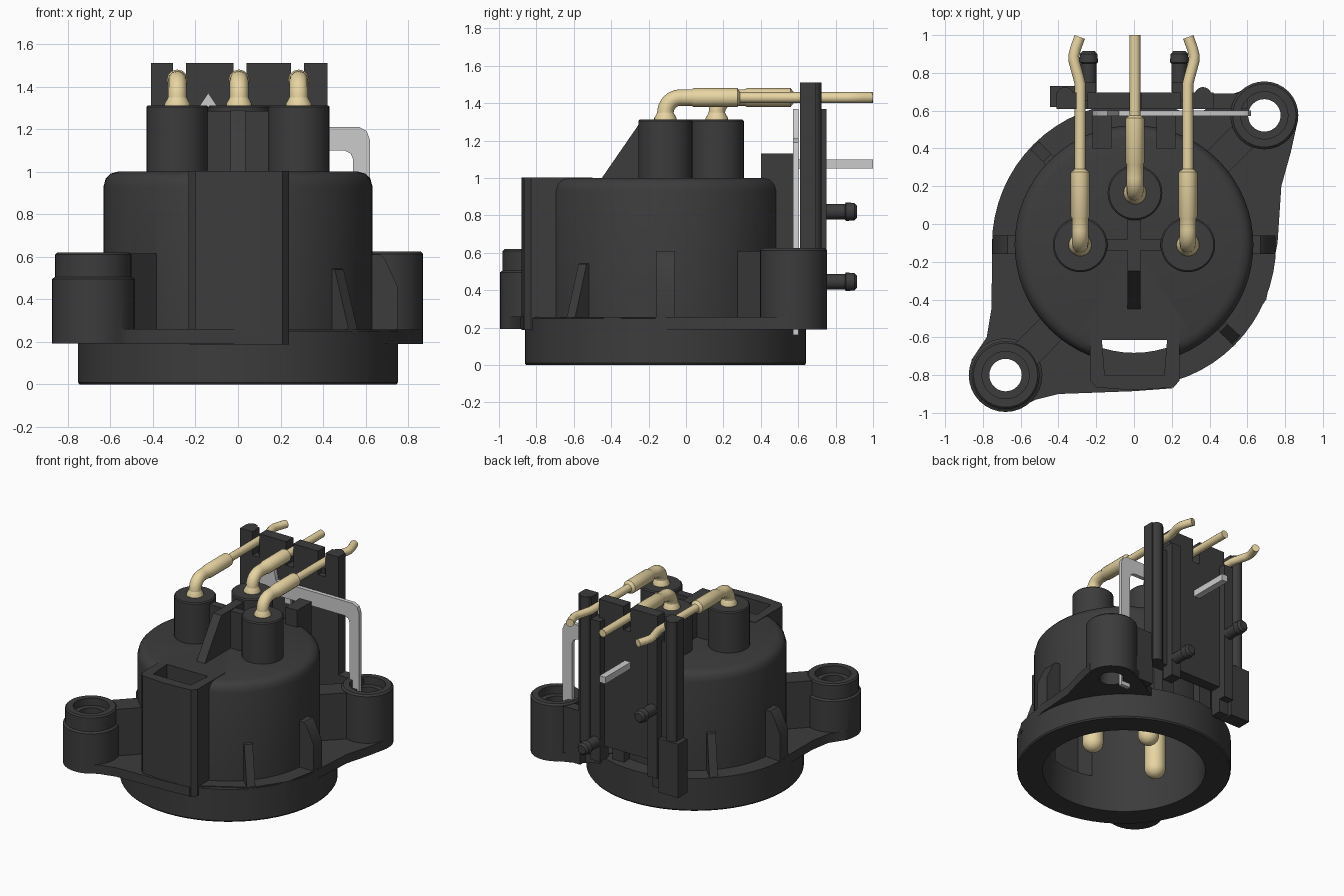
import bpy, bmesh, math
from mathutils import Vector

if "Cube" in bpy.data.objects:
    bpy.data.objects.remove(bpy.data.objects["Cube"])

def material(name, col):
    m = bpy.data.materials.new(name)
    m.diffuse_color = (*col, 1)
    m.use_nodes = True
    m.node_tree.nodes["Principled BSDF"].inputs["Base Color"].default_value = m.diffuse_color
    return m

BLACK = material("black_plastic", (0.045, 0.045, 0.045))
GOLD = material("gold_metal", (0.80, 0.66, 0.36))
SILVER = material("silver_metal", (0.55, 0.55, 0.55))

def finish(bm, name, mat):
    bmesh.ops.recalc_face_normals(bm, faces=bm.faces)
    me = bpy.data.meshes.new(name)
    bm.to_mesh(me)
    bm.free()
    ob = bpy.data.objects.new(name, me)
    bpy.context.collection.objects.link(ob)
    me.materials.append(mat)
    return ob

def prism(name, pts, a, b, axis='z', mat=BLACK):
    """Extrude a 2D outline from a to b along an axis."""
    place = {'z': lambda u, v, w: (u, v, w), 'y': lambda u, v, w: (u, w, v),
             'x': lambda u, v, w: (w, u, v)}[axis]
    bm = bmesh.new()
    lo = [bm.verts.new(place(u, v, a)) for u, v in pts]
    hi = [bm.verts.new(place(u, v, b)) for u, v in pts]
    bm.faces.new(lo)
    bm.faces.new(hi)
    for i in range(len(pts)):
        j = (i + 1) % len(pts)
        bm.faces.new((lo[i], lo[j], hi[j], hi[i]))
    return finish(bm, name, mat)

def box(name, x, y, z, mat=BLACK):
    return prism(name, [(x[0], y[0]), (x[1], y[0]), (x[1], y[1]), (x[0], y[1])], *z, mat=mat)

def lathe(name, c, prof, mat=BLACK, n=48):
    """Spin a (radius, z) profile, closed at the axis, about point c."""
    bm = bmesh.new()
    vs = [bm.verts.new((c[0] + r, c[1], z)) for r, z in prof]
    es = [bm.edges.new(p) for p in zip(vs, vs[1:])]
    bmesh.ops.spin(bm, geom=vs + es, cent=(*c, 0), axis=(0, 0, 1), angle=math.tau,
                   steps=n, use_merge=True)
    bmesh.ops.remove_doubles(bm, verts=bm.verts, dist=1e-5)
    return finish(bm, name, mat)

def cyl(name, c, r, z0, z1, mat=BLACK, n=32, bev=0.0):
    return lathe(name, c, [(0, z0), (r, z0), (r, z1 - bev), (r - bev, z1), (0, z1)], mat, n)

def boolean(ob, tool, op):
    m = ob.modifiers.new("b", 'BOOLEAN')
    m.object, m.operation, m.solver = tool, op, 'EXACT'
    bpy.context.view_layer.objects.active = ob
    bpy.ops.object.modifier_apply(modifier="b")
    bpy.data.objects.remove(tool)

def wire(name, path, mat=GOLD):
    """Round wire through (x, y, z, radius) points."""
    cu = bpy.data.curves.new(name, 'CURVE')
    cu.dimensions, cu.bevel_depth, cu.bevel_resolution, cu.use_fill_caps = '3D', 1, 4, True
    sp = cu.splines.new('POLY')
    sp.points.add(len(path) - 1)
    for p, (x, y, z, r) in zip(sp.points, path):
        p.co, p.radius = (x, y, z, 1), r
    ob = bpy.data.objects.new(name, cu)
    bpy.context.collection.objects.link(ob)
    cu.materials.append(mat)
    bpy.ops.object.select_all(action='DESELECT')
    ob.select_set(True)
    bpy.context.view_layer.objects.active = ob
    bpy.ops.object.convert(target='MESH')

C = (0.0, -0.11)
EAR_R, EAR_L = (0.69, 0.575), (-0.68, -0.80)

# Shell: base ring and rounded cup
shell = lathe("shell", C, [(0, 0), (0.745, 0), (0.752, 0.01), (0.752, 0.25), (0.632, 0.255),
                           (0.632, 0.93), (0.622, 0.967), (0.6, 0.99), (0.565, 1.0), (0, 1.0)], n=64)

# Flange with two ears
parts = [
    prism("f1", [(0, 0), (0.2, -0.83), (0.55, -0.62), (0.7, -0.4), (0.76, -0.1), (0.78, 0.2),
                 (0.83, 0.38), (0.868, 0.55), (0.69, 0.75), (0.5, 0.68), (0.3, 0.56)], 0.19, 0.258),
    prism("f2", [(0, -0.1), (-0.75, -0.1), (-0.755, -0.45), (-0.78, -0.6), (-0.86, -0.72),
                 (-0.865, -0.85), (-0.75, -0.97), (-0.6, -0.97), (-0.52, -0.93), (-0.4, -0.9),
                 (0, -0.885), (0.2, -0.87)], 0.192, 0.26),
    cyl("e1", EAR_R, 0.18, 0.191, 0.625, bev=0.012),
    lathe("e2", EAR_L, [(0, 0.193), (0.195, 0.193), (0.195, 0.495), (0.18, 0.505),
                        (0.18, 0.61), (0.17, 0.62), (0, 0.62)], n=32)]
# Arms joining the ears to the cup
for e, top in ((EAR_R, 0.61), (EAR_L, 0.615)):
    a = Vector(e)
    d = (Vector(C) - a).normalized()
    s = Vector((-d.y, d.x)) * 0.08
    a, b = a + d * 0.13, a + d * 0.42
    parts.append(prism("arm", [a - s, b - s, b + s, a + s], 0.2, top))
# Latch housing
parts.append(prism("latch", [(-0.232, -0.5), (-0.232, -0.83), (-0.2, -0.865), (0, -0.88),
                             (0.21, -0.865), (0.24, -0.83), (0.24, -0.5)], 0.188, 1.003))
for p in parts:
    boolean(shell, p, 'UNION')
# Hollow cup, latch slot and screw holes
boolean(shell, cyl("cut", C, 0.572, -0.1, 0.88, n=64), 'DIFFERENCE')
boolean(shell, prism("cut", [(-0.17, -0.615), (-0.155, -0.80), (0.16, -0.80), (0.175, -0.615)],
                     0.262, 1.1), 'DIFFERENCE')
for e in (EAR_R, EAR_L):
    boolean(shell, cyl("cut", e, 0.086, 0, 0.8), 'DIFFERENCE')
    boolean(shell, cyl("cut", e, 0.125, 0.565, 0.8), 'DIFFERENCE')

# Side ribs standing on the base ring
def rib(name, ang, w, prof):
    ob = prism(name, prof, -w / 2, w / 2, 'y')
    ob.location = (*C, 0)
    ob.rotation_euler.z = math.radians(ang)
for i, ang in enumerate((0, 180)):
    rib(f"side_rib_{i}", ang, 0.1, [(0.6, 0.24), (0.75, 0.24), (0.75, 0.46), (0.69, 0.59),
                                    (0.67, 0.61), (0.6, 0.61)])
for i, ang in enumerate((135, -43)):
    rib(f"corner_rib_{i}", ang, 0.06, [(0.6, 0.24), (0.745, 0.24), (0.65, 0.54), (0.6, 0.55)])

# Contact bosses, pins and wires
BOSSES = {"left": (-0.285, -0.11), "right": (0.285, -0.11), "middle": (0.005, 0.165)}
for k, (x, y) in BOSSES.items():
    cyl(f"contact_boss_{k}", (x, y), 0.145, 0.98, 1.312, bev=0.008)
    tip = 0.09 if k == "middle" else 0.05
    arc = [(0.075 * math.sin(t * math.pi / 12), tip + 0.075 - 0.075 * math.cos(t * math.pi / 12))
           for t in range(7)]
    lathe(f"pin_{k}", (x, y), arc + [(0.075, 0.9), (0, 0.9)], GOLD, 24)
    lathe(f"pin_collar_{k}", (x, y), [(0, 1.3), (0.06, 1.3), (0.06, 1.32), (0.04, 1.355),
                                      (0, 1.355)], GOLD, 24)
    bend = [(x, y + 0.08 - 0.08 * math.cos(t), 1.35 + 0.08 * math.sin(t), 0.044)
            for t in [i * math.pi / 12 for i in range(7)]]
    a = 0.325 if k == "middle" else 0.04
    b = a + 0.235
    path = [(x, y, 1.3, 0.044)] + bend + [(x, a - 0.01, 1.43, 0.044), (x, a, 1.43, 0.05),
            (x, b, 1.43, 0.05), (x, b + 0.015, 1.43, 0.029)]
    if k == "middle":
        path += [(x, 1.0, 1.43, 0.029)]
    else:
        s = math.copysign(1, x)
        path += [(x, 0.74, 1.43, 0.029), (x + s * 0.01, 0.78, 1.43, 0.029),
                 (x + s * 0.032, 0.86, 1.43, 0.029), (x + s * 0.034, 0.89, 1.43, 0.029),
                 (x + s * 0.024, 0.93, 1.43, 0.029), (x + s * 0.002, 0.99, 1.43, 0.029)]
    wire(f"wire_{k}", path)

# Webs between the bosses
box("cross_web", (-0.17, 0.17), (-0.14, -0.08), (0.98, 1.285))
prism("sloped_web", [(-0.46, 0.98), (-0.45, 1.0), (-0.25, 1.29), (0.06, 1.29), (0.06, 0.98)],
      -0.035, 0.035, 'x')

# Rear plate notched for the wires
outline = [(-0.41, 0.2), (-0.2, 0.2), (-0.2, 0.4), (0.42, 0.4), (0.42, 1.51)]
for x, w in ((0.28, 0.03), (0.01, 0.03), (-0.275, 0.03)):
    outline += [(x + w, 1.51), (x + w, 1.33), (x - w, 1.33), (x - w, 1.51)]
prism("rear_plate", outline + [(-0.41, 1.51)], 0.61, 0.695, 'y')
box("plate_foot", (-0.445, -0.28), (0.62, 0.73), (0.19, 0.6))
box("plate_ear_link", (0.41, 0.6), (0.61, 0.69), (0.2, 0.61))
for s, pz, n in ((-1, 0.82, "left"), (1, 0.445, "right")):
    cyl(f"plate_post_{n}", (s * 0.365, 0.68), 0.045, 0.4, 1.51, n=20)
    box(f"plate_rail_{n}", sorted((s * 0.2, s * 0.28)), (0.65, 0.75), (0.3, 1.37))
    box(f"plate_bracket_{n}", sorted((s * 0.12, s * 0.22)), (0.4, 0.575), (0.25, 1.13))
    # Locating peg with a ridged tip
    wire(f"peg_{n}", [(s * 0.24, 0.7, pz, 0.042), (s * 0.24, 0.85, pz, 0.042),
                      (s * 0.24, 0.855, pz, 0.05), (s * 0.24, 0.9, pz, 0.046),
                      (s * 0.24, 0.915, pz, 0.032)], BLACK)

# Silver ground strip with a pointed tab and a rear prong
prism("ground_strip", [(-0.22, 1.1), (0.5, 1.1), (0.53, 1.085), (0.54, 1.06), (0.54, 0.16),
                       (0.62, 0.16), (0.62, 1.15), (0.605, 1.19), (0.57, 1.21), (-0.08, 1.21),
                       (-0.1, 1.31), (-0.14, 1.37), (-0.18, 1.31), (-0.22, 1.21)],
      0.572, 0.602, 'y', SILVER)
box("ground_prong", (-0.02, 0.03), (0.59, 1.0), (1.05, 1.1), SILVER)

# Smooth shading with sharp edges kept
bpy.ops.object.select_all(action='SELECT')
bpy.context.view_layer.objects.active = shell
bpy.ops.object.shade_smooth_by_angle(angle=math.radians(32))
